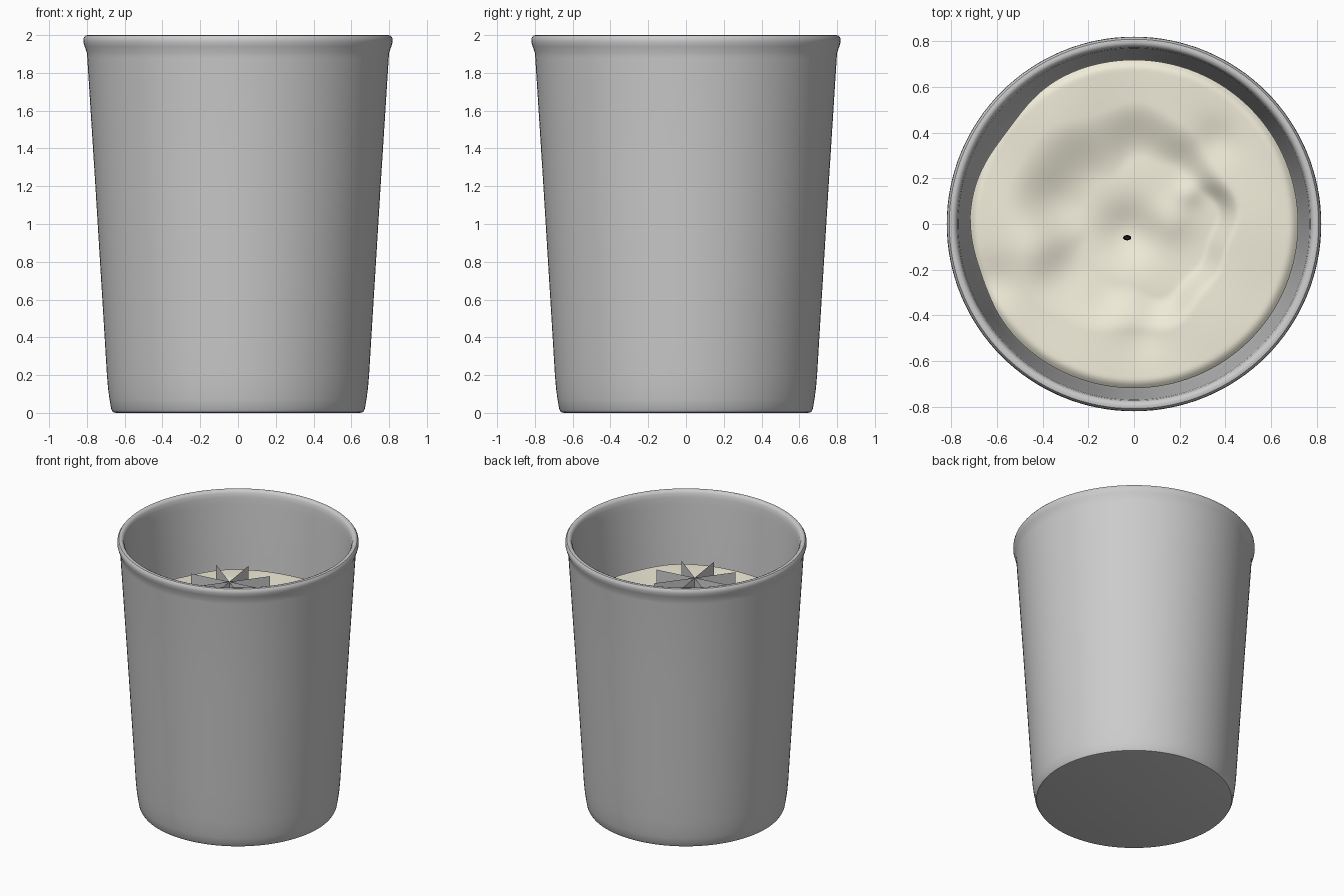
import bpy, bmesh, math
from math import sin, cos, pi, exp, hypot, atan2

if "Cube" in bpy.data.objects:
    bpy.data.objects.remove(bpy.data.objects["Cube"])


def make_object(name, bm, color=None, smooth=True):
    me = bpy.data.meshes.new(name)
    bm.to_mesh(me)
    bm.free()
    ob = bpy.data.objects.new(name, me)
    bpy.context.collection.objects.link(ob)
    if color:
        mat = bpy.data.materials.new(name + "_material")
        mat.diffuse_color = (*color, 1)
        mat.use_nodes = True
        mat.node_tree.nodes["Principled BSDF"].inputs["Base Color"].default_value = mat.diffuse_color
        me.materials.append(mat)
    if smooth:
        bpy.ops.object.select_all(action='DESELECT')
        ob.select_set(True)
        bpy.context.view_layer.objects.active = ob
        bpy.ops.object.shade_smooth_by_angle(angle=math.radians(40))
    return ob


def bridge(bm, a, b):
    n = len(a)
    for i in range(n):
        j = (i + 1) % n
        bm.faces.new((a[i], a[j], b[j], b[i]))


def lathe(profile, n):
    bm = bmesh.new()
    rings = [[bm.verts.new((r * cos(2 * pi * i / n), r * sin(2 * pi * i / n), z))
              for i in range(n)] for r, z in profile]
    for a, b in zip(rings, rings[1:]):
        bridge(bm, a, b)
    bm.faces.new(rings[0][::-1])
    bm.faces.new(rings[-1])
    return bm


# Cup: tapered wall, rolled lip, hollow inside
cup_profile = [(0.645, 0), (0.662, 0.004), (0.671, 0.02), (0.680, 0.07), (0.688, 0.13),
               (0.694, 0.2), (0.706, 0.4), (0.755, 1.2), (0.798, 1.88), (0.801, 1.91),
               (0.812, 1.94), (0.819, 1.965), (0.817, 1.985), (0.808, 1.997),
               (0.795, 2.0), (0.782, 1.995), (0.773, 1.98), (0.768, 1.95),
               (0.764, 1.9), (0.734, 1.47), (0.65, 0.15), (0.62, 0.09), (0.58, 0.08)]
make_object("cup", lathe(cup_profile, 128))


# Wax: uneven surface with a melted pool around the wick
def bump(x, y, cx, cy, h, s):
    return h * exp(-((x - cx) ** 2 + (y - cy) ** 2) / (s * s))


def smoothstep(a, b, t):
    t = max(0, min(1, (t - a) / (b - a)))
    return t * t * (3 - 2 * t)


def wax_height(x, y):
    r, a = hypot(x, y), atan2(y, x)
    z = 1.465 + 0.02 * (x - y)
    # pool with a wavy shore, sharp on the right and soft on the left
    shore = 0.39 + 0.018 * sin(5 * a + 1) + 0.012 * sin(9 * a)
    soft = 0.05 + 0.12 * (1 - cos(a + 0.25)) / 2
    z -= 0.07 * (1 - smoothstep(shore - soft, shore + soft, r))
    # dip at the wick, lumps and ripples
    for b in ((-0.03, -0.04, -0.05, 0.13), (0.16, 0.02, 0.025, 0.1),
              (0.24, 0.14, 0.02, 0.06), (-0.35, 0.12, -0.02, 0.13),
              (-0.42, -0.12, 0.02, 0.12), (-0.1, 0.37, -0.02, 0.18),
              (0.05, -0.48, -0.02, 0.1), (0.36, 0.36, -0.02, 0.09),
              (-0.62, -0.25, -0.025, 0.1)):
        z += bump(x, y, *b)
    z += 0.006 * sin(9 * x + 4 * y) * sin(8 * y - 3 * x)
    # rounded outer edge
    return z - 0.03 * smoothstep(0.67, 0.73, r) ** 2


def wax_radius(a):
    return 0.718 - 0.03 * exp(-((a - 2.5) / 0.3) ** 2) - 0.015 * exp(-((a + 2.8) / 0.25) ** 2)


n, rows = 128, 56
bm = bmesh.new()
rings = []
for k in range(1, rows + 1):
    ring = []
    for i in range(n):
        a = -pi + 2 * pi * i / n
        r = wax_radius(a) * k / rows
        x, y = r * cos(a), r * sin(a)
        ring.append(bm.verts.new((x, y, wax_height(x, y))))
    rings.append(ring)
rings.append([bm.verts.new((v.co.x * 0.995, v.co.y * 0.995, 1.36)) for v in rings[-1]])
for a, b in zip(rings, rings[1:]):
    bridge(bm, b, a)
centre = bm.verts.new((0, 0, wax_height(0, 0)))
for i in range(n):
    bm.faces.new((centre, rings[0][i], rings[0][(i + 1) % n]))
bmesh.ops.recalc_face_normals(bm, faces=bm.faces)
if centre.normal.z < 0:
    bmesh.ops.reverse_faces(bm, faces=bm.faces)
make_object("wax", bm, (0.86, 0.83, 0.69))

# Wick: short dark stub
wx, wy = -0.03, -0.06
wick = make_object("wick", lathe([(0.018, 0), (0.018, 0.16), (0.012, 0.175)], 12), (0.01, 0.01, 0.01))
wick.scale = (1, 0.65, 1)
wick.location = (wx, wy, 1.33)

# Flame cards: four crossed upright planes
bm = bmesh.new()
for k in range(4):
    a = math.radians(8 + 45 * k)
    dx, dy = 0.29 * cos(a), 0.29 * sin(a)
    bm.faces.new([bm.verts.new((wx + s * dx, wy + s * dy, z))
                  for s, z in ((-1, 1.28), (1, 1.28), (1, 1.69), (-1, 1.69))])
make_object("flame_cards", bm, smooth=False)
